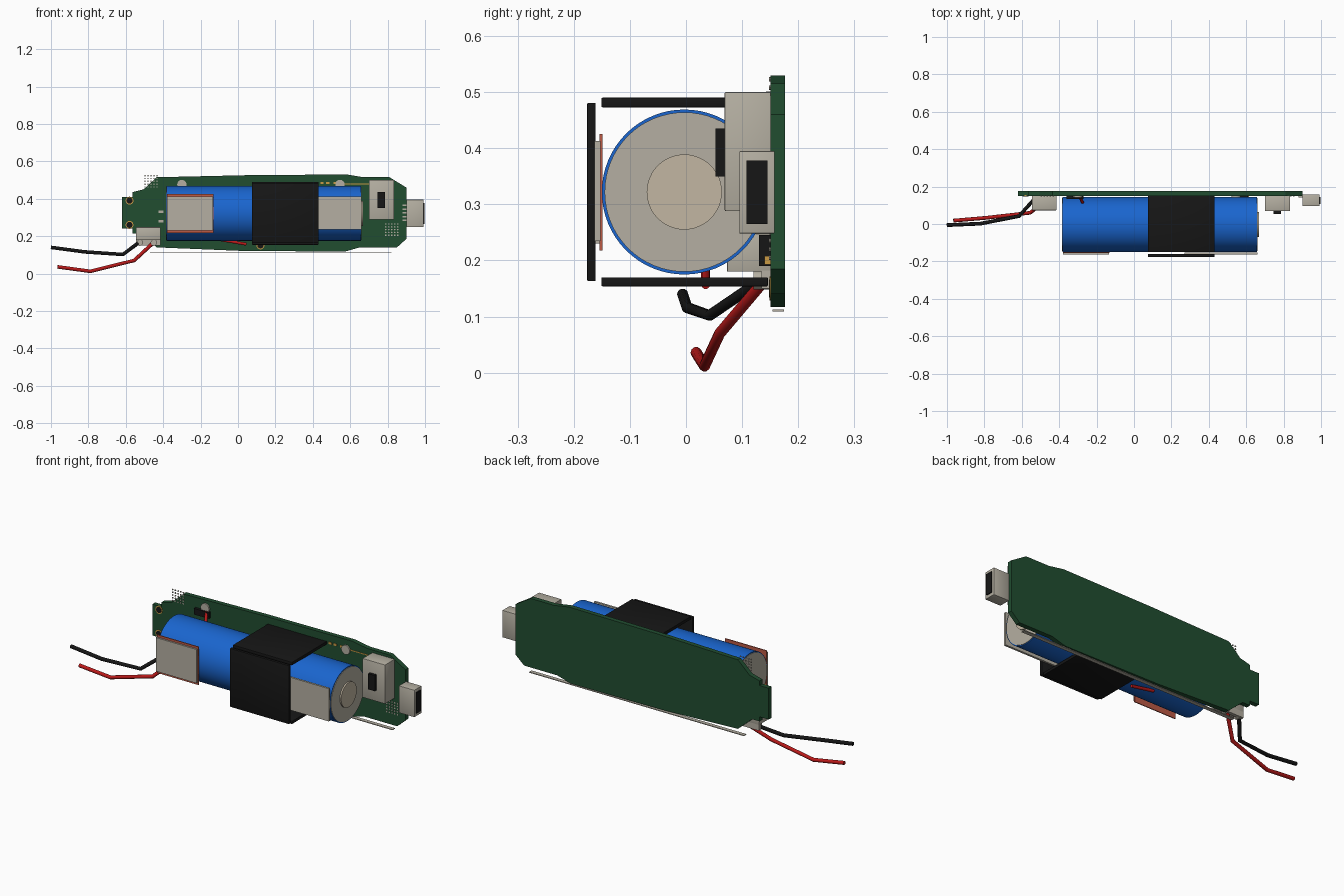
import bpy, bmesh
from math import radians
from mathutils import Matrix, Vector

if "Cube" in bpy.data.objects:
    bpy.data.objects.remove(bpy.data.objects["Cube"])


def mat(name, rgb):
    m = bpy.data.materials.new(name)
    m.diffuse_color = (*rgb, 1)
    m.use_nodes = True
    m.node_tree.nodes["Principled BSDF"].inputs["Base Color"].default_value = m.diffuse_color
    return m


GREEN = mat("board_green", (0.015, 0.075, 0.03))
BLUE = mat("cell_blue", (0.01, 0.13, 0.62))
BLACK = mat("black", (0.008, 0.008, 0.008))
RED = mat("wire_red", (0.5, 0.01, 0.01))
RUST = mat("label_red", (0.5, 0.1, 0.06))
BEIGE = mat("metal_beige", (0.46, 0.43, 0.36))
TAN = mat("terminal_tan", (0.54, 0.47, 0.36))
GOLD = mat("gold", (0.6, 0.33, 0.06))


def finish(name, bm, m, smooth=False):
    bmesh.ops.recalc_face_normals(bm, faces=bm.faces[:])
    me = bpy.data.meshes.new(name)
    bm.to_mesh(me)
    bm.free()
    ob = bpy.data.objects.new(name, me)
    bpy.context.collection.objects.link(ob)
    me.materials.append(m)
    if smooth:
        bpy.ops.object.select_all(action='DESELECT')
        ob.select_set(True)
        bpy.context.view_layer.objects.active = ob
        bpy.ops.object.shade_smooth_by_angle(angle=radians(35))
    return ob


def box(name, x, y, z, m, bevel=0.0):
    bm = bmesh.new()
    lo, hi = Vector((x[0], y[0], z[0])), Vector((x[1], y[1], z[1]))
    bmesh.ops.create_cube(bm, size=1, matrix=Matrix.Translation((lo + hi) / 2) @ Matrix.Diagonal((*(hi - lo), 1)))
    if bevel:
        bmesh.ops.bevel(bm, geom=bm.edges[:], offset=bevel, segments=2, affect='EDGES', profile=0.5)
    return finish(name, bm, m, bool(bevel))


def add_cyl(bm, axis, a, b, c, r, seg):
    """Cylinder from a to b along x or y; c holds the other two coordinates."""
    mid = (a + b) / 2
    if axis == 'x':
        mx = Matrix.Translation((mid, c[0], c[1])) @ Matrix.Rotation(radians(90), 4, 'Y')
    else:
        mx = Matrix.Translation((c[0], mid, c[1])) @ Matrix.Rotation(radians(90), 4, 'X')
    bmesh.ops.create_cone(bm, cap_ends=True, segments=seg, radius1=r, radius2=r, depth=abs(b - a), matrix=mx)


def cyl(name, axis, a, b, c, r, m, seg=32):
    bm = bmesh.new()
    add_cyl(bm, axis, a, b, c, r, seg)
    return finish(name, bm, m, True)


def wire(name, pts, r, m):
    cu = bpy.data.curves.new(name, 'CURVE')
    cu.dimensions = '3D'
    cu.bevel_depth, cu.bevel_resolution, cu.use_fill_caps = r, 3, True
    sp = cu.splines.new('POLY')
    sp.points.add(len(pts) - 1)
    for p, q in zip(sp.points, pts):
        p.co = (*q, 1)
    cu.materials.append(m)
    ob = bpy.data.objects.new(name, cu)
    bpy.context.collection.objects.link(ob)
    bpy.ops.object.select_all(action='DESELECT')
    ob.select_set(True)
    bpy.context.view_layer.objects.active = ob
    bpy.ops.object.convert(target='MESH')


# Circuit board, extruded from its outline
outline = [(-0.62, 0.24), (-0.565, 0.24), (-0.565, 0.215), (-0.52, 0.215), (-0.435, 0.14),
           (0, 0.122), (0.57, 0.117), (0.65, 0.14), (0.85, 0.14), (0.9, 0.185),
           (0.9, 0.46), (0.81, 0.515), (0.67, 0.515), (0.58, 0.53), (0.05, 0.526),
           (-0.435, 0.515), (-0.505, 0.45), (-0.565, 0.435), (-0.565, 0.41), (-0.62, 0.41)]
bm = bmesh.new()
face = bm.faces.new([bm.verts.new((x, 0.151, z)) for x, z in outline])
ext = bmesh.ops.extrude_face_region(bm, geom=[face])
bmesh.ops.translate(bm, vec=(0, 0.025, 0), verts=[v for v in ext['geom'] if isinstance(v, bmesh.types.BMVert)])
finish("circuit_board", bm, GREEN)
box("board_edge_strip", (-0.47, 0.82), (0.154, 0.175), (0.109, 0.113), BEIGE)

# Battery cell with end caps and raised terminals
C = (-0.003, 0.322)
cyl("battery_cell", 'x', -0.383, 0.658, C, 0.147, BLUE, 64)
for side, x, d in (("left", -0.383, -1), ("right", 0.658, 1)):
    cyl(f"battery_cap_{side}", 'x', x - 0.01 * d, x + 0.003 * d, C, 0.142, BEIGE, 64)
cyl("battery_terminal", 'x', 0.655, 0.669, C, 0.067, TAN, 48)

# Side labels on the cell
box("left_label_backing", (-0.38, -0.13), (-0.154, -0.149), (0.218, 0.425), RUST)
box("left_label", (-0.38, -0.135), (-0.163, -0.154), (0.23, 0.413), BEIGE)
box("right_label", (0.27, 0.66), (-0.163, -0.152), (0.235, 0.413), BEIGE)

# Black retaining band made of three plates
BX = (0.075, 0.43)
box("band_front", BX, (-0.176, -0.161), (0.163, 0.481), BLACK, 0.002)
box("band_top", BX, (-0.151, 0.149), (0.473, 0.49), BLACK, 0.002)
box("band_bottom", BX, (-0.151, 0.146), (0.154, 0.17), BLACK, 0.002)

# Charging socket with slot and pins
box("charging_socket", (0.9, 0.993), (0.095, 0.158), (0.248, 0.395), BEIGE, 0.002)
box("socket_slot", (0.98, 0.998), (0.108, 0.145), (0.265, 0.378), BLACK)
for i in range(5):
    z = 0.285 + i * 0.02
    box(f"socket_pin_{i}", (0.88, 0.905), (0.143, 0.153), (z - 0.004, z + 0.004), BEIGE)

# Switch block and its button
box("switch_body", (0.7, 0.835), (0.069, 0.153), (0.288, 0.5), BEIGE, 0.002)
box("switch_button", (0.745, 0.785), (0.053, 0.072), (0.35, 0.435), BLACK)

# Wire connector with two cable sleeves
box("wire_connector", (-0.545, -0.415), (0.073, 0.153), (0.18, 0.248), BEIGE, 0.002)
box("wire_connector_foot", (-0.545, -0.415), (0.135, 0.153), (0.15, 0.182), BEIGE)
for n, x in (("black", -0.525), ("red", -0.45)):
    cyl(f"{n}_cable_sleeve", 'y', 0.12, 0.15, (x, 0.165), 0.017, BEIGE, 24)

# Loose cables and internal wires
wire("black_cable", [(-1.0, -0.006, 0.14), (-0.82, 0.002, 0.116), (-0.615, 0.042, 0.102), (-0.525, 0.142, 0.17)], 0.01, BLACK)
wire("red_cable", [(-0.965, 0.018, 0.036), (-0.79, 0.033, 0.012), (-0.555, 0.06, 0.07), (-0.45, 0.142, 0.167)], 0.01, RED)
wire("cell_red_wire_lower", [(-0.09, 0.035, 0.18), (0.045, 0.035, 0.157)], 0.008, RED)
wire("cell_red_wire_upper", [(-0.29, 0.145, 0.46), (-0.275, 0.115, 0.42)], 0.008, RED)

# Small chips and solder tabs
box("upper_chip", (-0.36, -0.27), (0.135, 0.152), (0.43, 0.463), BLACK)
box("lower_chip", (0.52, 0.61), (0.13, 0.152), (0.19, 0.245), BLACK)
box("lower_chip_contact", (0.605, 0.614), (0.14, 0.152), (0.193, 0.208), GOLD)
for i, x in enumerate((-0.3, 0.545)):
    cyl(f"solder_tab_{i}", 'y', 0.143, 0.153, (x, 0.476), 0.025, BEIGE, 32)

# Gold ringed holes
for i, (x, z) in enumerate(((-0.58, 0.39), (-0.58, 0.26), (0.12, 0.15))):
    cyl(f"hole_ring_{i}", 'y', 0.149, 0.154, (x, z), 0.021, GOLD, 24)
    cyl(f"hole_centre_{i}", 'y', 0.148, 0.154, (x, z), 0.016, BLACK, 24)

# Pads and trace
for i, z in enumerate((0.33, 0.28)):
    box(f"board_pad_{i}", (-0.425, -0.398), (0.149, 0.153), (z - 0.006, z + 0.006), BEIGE)
box("gold_trace", (0.57, 0.7), (0.149, 0.153), (0.477, 0.482), GOLD)
for i, x in enumerate((0.44, 0.47, 0.51)):
    box(f"gold_pad_{i}", (x, x + 0.018), (0.149, 0.153), (0.478, 0.49), GOLD)

# Dotted vent patches
for name, x0, z0 in (("left", -0.497, 0.463), ("right", 0.79, 0.205)):
    bm = bmesh.new()
    for i in range(5):
        for j in range(5):
            add_cyl(bm, 'y', 0.148, 0.152, (x0 + i * 0.016, z0 + j * 0.015), 0.004, 8)
    finish(f"{name}_dot_patch", bm, BEIGE)
